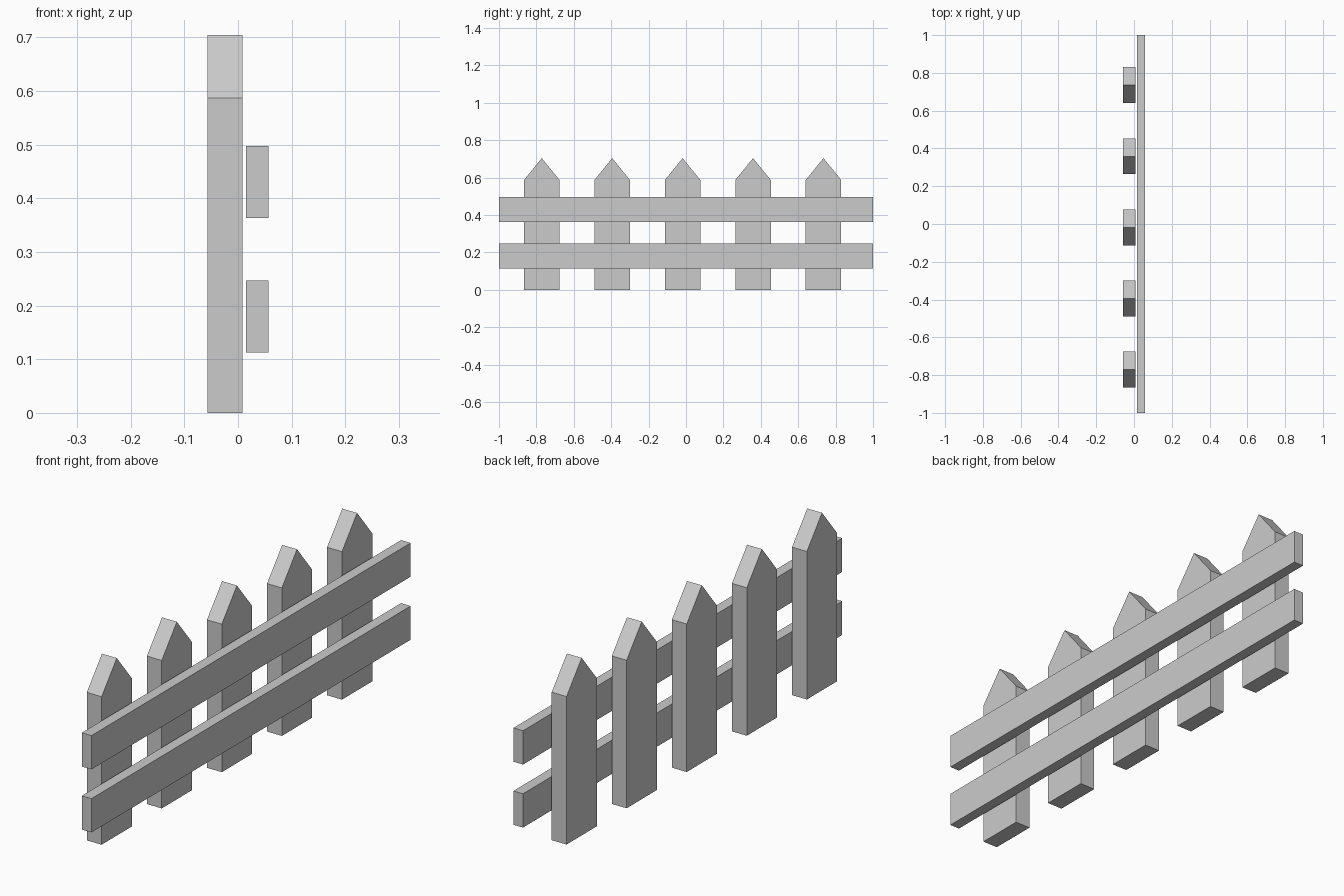
import bpy

if "Cube" in bpy.data.objects:
    bpy.data.objects.remove(bpy.data.objects["Cube"])


def prism(name, profile, x0, x1):
    """Extrude a (y, z) profile along x into a closed solid."""
    n = len(profile)
    verts = [(x, y, z) for x in (x0, x1) for y, z in profile]
    faces = [tuple(reversed(range(n))), tuple(range(n, 2 * n))]
    faces += [(i, (i + 1) % n, n + (i + 1) % n, n + i) for i in range(n)]
    mesh = bpy.data.meshes.new(name)
    mesh.from_pydata(verts, [], faces)
    obj = bpy.data.objects.new(name, mesh)
    bpy.context.collection.objects.link(obj)
    return obj


# Five pointed pickets
HALF_WIDTH, SHOULDER, TIP = 0.095, 0.587, 0.704
SPACING, MIDDLE = 0.3765, -0.018
for i in range(5):
    y = MIDDLE + (i - 2) * SPACING
    prism(f"picket_{i + 1}",
          [(y - HALF_WIDTH, 0), (y + HALF_WIDTH, 0),
           (y + HALF_WIDTH, SHOULDER), (y, TIP), (y - HALF_WIDTH, SHOULDER)],
          -0.057, 0.008)

# Two long horizontal rails, just clear of the pickets
for name, z in (("lower_rail", 0.113), ("upper_rail", 0.363)):
    prism(name, [(-1, z), (1, z), (1, z + 0.134), (-1, z + 0.134)], 0.015, 0.057)
